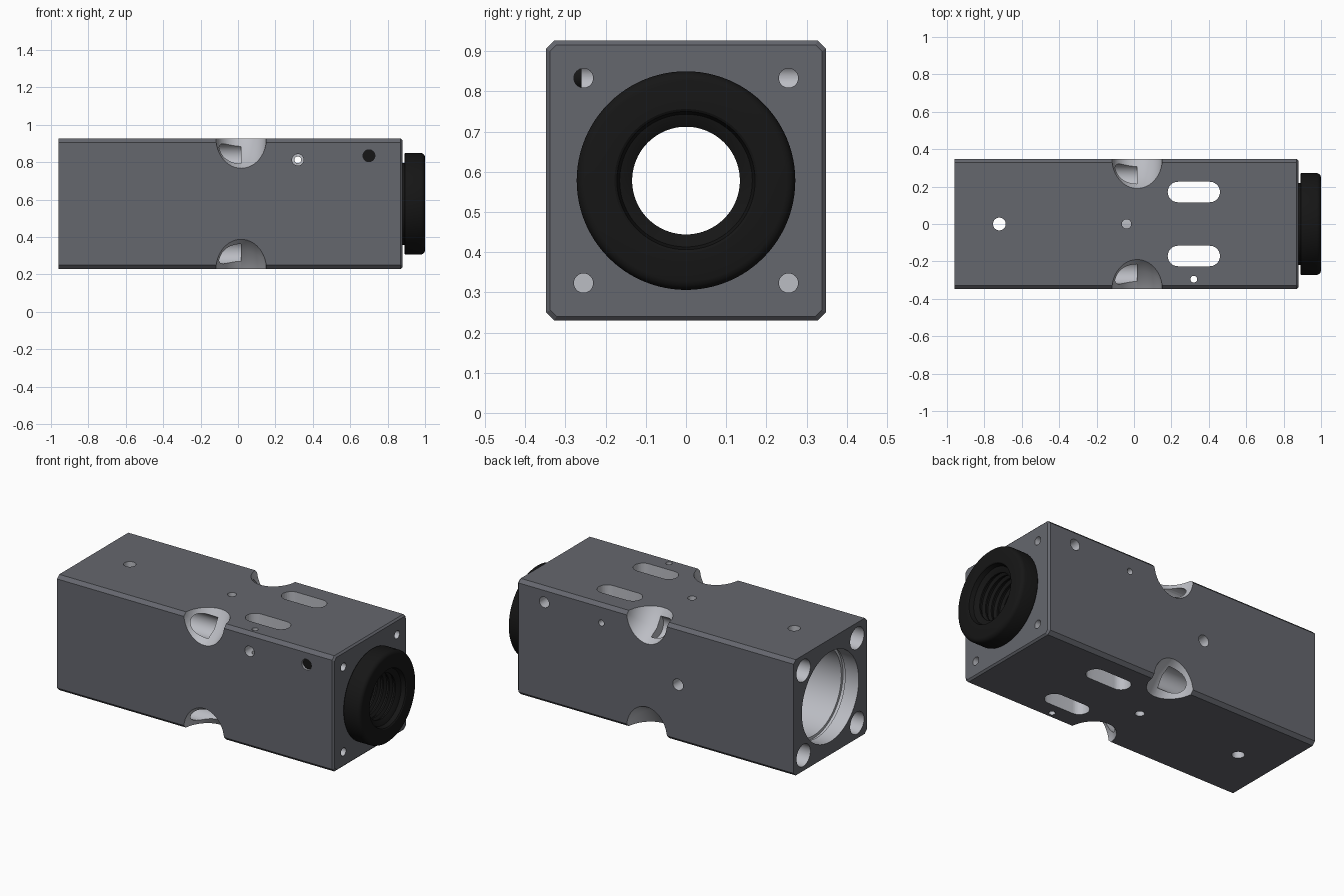
import bpy, bmesh
from math import pi, cos, sin
from mathutils import Matrix, Vector

if "Cube" in bpy.data.objects:
    bpy.data.objects.remove(bpy.data.objects["Cube"])

CZ = 0.578          # height of the long axis
H = 0.348           # half width of the square body
PX = 0.017          # x of the corner pockets


def material(name, rgb):
    m = bpy.data.materials.new(name)
    m.diffuse_color = (*rgb, 1)
    m.use_nodes = True
    m.node_tree.nodes["Principled BSDF"].inputs["Base Color"].default_value = m.diffuse_color
    return m


DARK = material("anodised_grey", (0.13, 0.135, 0.155))
BARE = material("bare_metal", (0.5, 0.51, 0.55))
BLACK = material("black", (0.008, 0.008, 0.008))


def finish(bm, name, mat):
    bmesh.ops.recalc_face_normals(bm, faces=bm.faces)
    me = bpy.data.meshes.new(name)
    bm.to_mesh(me)
    bm.free()
    me.materials.append(mat)
    ob = bpy.data.objects.new(name, me)
    bpy.context.collection.objects.link(ob)
    return ob


def lathe(name, profile, mat, closed=False, seg=96):
    """Spin (x, radius) points round the long axis."""
    bm = bmesh.new()
    rings = [[bm.verts.new((x, r * cos(2 * pi * k / seg), CZ + r * sin(2 * pi * k / seg)))
              for k in range(seg)] for x, r in profile]
    pairs = list(zip(rings, rings[1:] + (rings[:1] if closed else [])))
    if not closed:
        pairs = pairs[:len(rings) - 1]
        bm.faces.new(rings[0])
        bm.faces.new(rings[-1])
    for a, b in pairs:
        for k in range(seg):
            j = (k + 1) % seg
            bm.faces.new((a[k], a[j], b[j], b[k]))
    return finish(bm, name, mat)


def rod(name, a, b, r, mat=BARE, seg=32):
    """Cylinder from point a to point b."""
    a, b = Vector(a), Vector(b)
    bm = bmesh.new()
    m = Matrix.Translation((a + b) / 2) @ (b - a).to_track_quat('Z', 'Y').to_matrix().to_4x4()
    bmesh.ops.create_cone(bm, cap_ends=True, segments=seg, radius1=r, radius2=r,
                          depth=(b - a).length, matrix=m)
    return finish(bm, name, mat)


def hull(name, points):
    bm = bmesh.new()
    for p in points:
        bm.verts.new(p)
    res = bmesh.ops.convex_hull(bm, input=bm.verts)
    bmesh.ops.delete(bm, geom=list({g for g in res["geom_interior"] + res["geom_unused"]
                                    if isinstance(g, bmesh.types.BMVert)}), context='VERTS')
    return finish(bm, name, BARE)


# square body: chamfered long edges and front face
bm = bmesh.new()


def section(x, h, c):
    pts = [(h, h - c), (h - c, h), (c - h, h), (-h, h - c),
           (-h, c - h), (c - h, -h), (h - c, -h), (h, c - h)]
    return [bm.verts.new((x, y, CZ + z)) for y, z in pts]


secs = [section(-0.96, H, 0.02), section(0.87, H, 0.02), section(0.88, H - 0.01, 0.016)]
bm.faces.new(secs[0])
bm.faces.new(secs[-1])
for a, b in zip(secs, secs[1:]):
    for k in range(8):
        j = (k + 1) % 8
        bm.faces.new((a[k], a[j], b[j], b[k]))
body = finish(bm, "body", DARK)

# stepped main bore with a retaining groove
cutters = [lathe("bore_cut", [(-1.0, 0.27), (-0.87, 0.27), (-0.87, 0.278), (-0.85, 0.278),
                              (-0.85, 0.262), (-0.1, 0.262), (-0.1, 0.2), (0.03, 0.2),
                              (0.03, 0.262), (0.72, 0.262), (0.72, 0.22), (0.95, 0.22)], BARE)]

# corner pockets, counterbores and front screw holes
N = 24
for sy in (-1, 1):
    for sz in (-1, 1):
        pts = []
        for k in range(N + 1):
            t = pi * k / N
            x, s = PX + 0.135 * cos(t), sin(t)
            deep, seam = 0.35 - 0.16 * s, 0.35 - 0.10 * s
            for y, z in ((deep, H), (H, deep), (seam, seam),
                         (deep + 0.06, 0.44), (0.44, deep + 0.06)):
                pts.append((x, sy * y, CZ + sz * z))
        cutters.append(hull("pocket_cut", pts))
        y, z = sy * 0.255, CZ + sz * 0.255
        cutters.append(rod("counterbore_cut", (-1, y, z), (PX, y, z), 0.066))
        cutters.append(rod("screw_cut", (0.72, y, z), (0.95, y, z), 0.024))

# slots through top and bottom
for sy in (-1, 1):
    cutters.append(hull("slot_cut", [
        (0.32 + e * 0.085 + 0.055 * cos(a * pi / 12), sy * 0.171 + 0.055 * sin(a * pi / 12), z)
        for e in (-1, 1) for a in range(24) for z in (0.1, 1.05)]))

# cross-drilled holes
for x, y, r in ((-0.72, 0, 0.034), (-0.04, 0, 0.025), (0.32, -0.295, 0.018)):
    cutters.append(rod("hole_cut", (x, y, 0.1), (x, y, 1.05), r))
cutters += [
    rod("hole_cut", (0.32, -0.5, 0.813), (0.32, 0.5, 0.813), 0.018),
    rod("hole_cut", (0.32, -0.5, 0.813), (0.32, -0.28, 0.813), 0.031),
    rod("hole_cut", (0.70, -0.5, 0.835), (0.70, 0.5, 0.835), 0.032),
    rod("hole_cut", (-0.19, 0.2, CZ), (-0.19, 0.5, CZ), 0.034),
]

bpy.context.view_layer.objects.active = body
for c in cutters:
    mod = body.modifiers.new("cut", 'BOOLEAN')
    mod.operation, mod.solver, mod.object = 'DIFFERENCE', 'EXACT', c
    mod.material_mode = 'TRANSFER'
    bpy.ops.object.modifier_apply(modifier=mod.name)
    bpy.data.objects.remove(c, do_unlink=True)

# internal baffle that closes the centre of the top hole
baffle = lathe("baffle", [(-0.1, 0.15), (-0.1, 0.205), (0.03, 0.205), (0.03, 0.15)], BARE, True)

# threaded black end ring with a neck inside the body
profile = [(0.70, 0.134), (0.70, 0.219), (0.89, 0.219), (0.89, 0.268), (0.894, 0.272),
           (0.978, 0.272), (0.989, 0.268), (0.997, 0.26), (1.0, 0.25), (1.0, 0.178),
           (0.996, 0.172), (0.97, 0.165)]
x = 0.965
while x > 0.73:
    profile += [(x, 0.150), (x - 0.01, 0.134), (x - 0.02, 0.134), (x - 0.03, 0.150)]
    x -= 0.04
end_ring = lathe("end_ring", profile, BLACK, True)

# set screw in the front side
screw = rod("set_screw", (0.70, -0.335, 0.835), (0.70, -0.26, 0.835), 0.032, BLACK)

bpy.ops.object.select_all(action='DESELECT')
for ob in (body, baffle, end_ring, screw):
    ob.select_set(True)
bpy.context.view_layer.objects.active = body
bpy.ops.object.shade_smooth_by_angle(angle=0.5)
